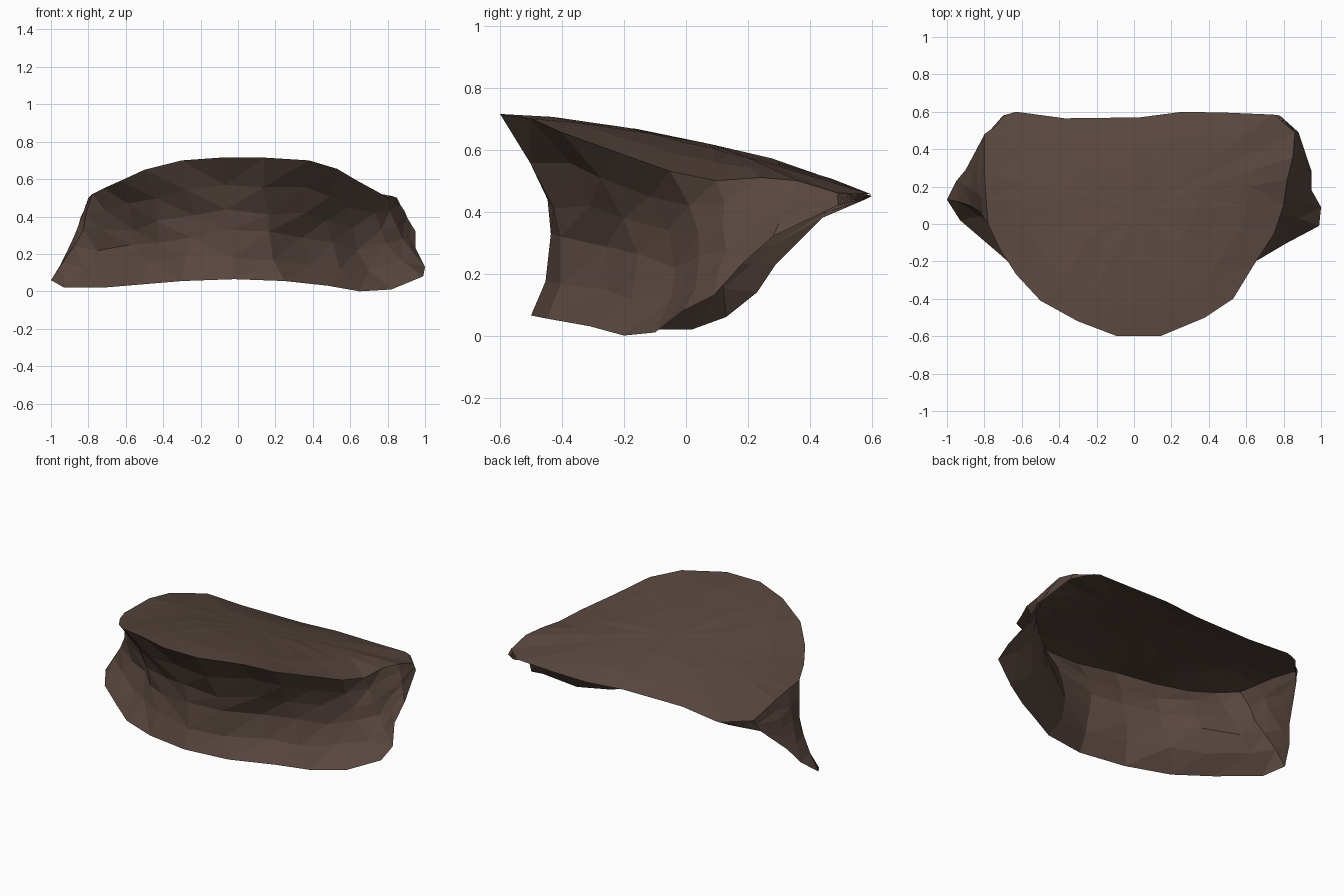
import bpy, bmesh, random
from mathutils import Vector as V

if "Cube" in bpy.data.objects:
    bpy.data.objects.remove(bpy.data.objects["Cube"])

random.seed(4)

# Lower edge of the skirt, from back left round the front to back right
FOOT = [(-.70, .58, .44), (-.82, .44, .38), (-.90, .29, .23), (-.95, .23, .14),
        (-1.0, .13, .06), (-.93, .02, .02), (-.72, -.16, .02), (-.54, -.32, .035),
        (-.30, -.44, .055), (-.02, -.50, .065), (.25, -.45, .055), (.48, -.31, .03),
        (.65, -.20, 0), (.82, -.10, .01), (.99, -.01, .08), (1.0, .09, .13),
        (.95, .18, .23), (.95, .28, .32), (.88, .49, .42), (.78, .58, .45)]

# Overhanging rim of the top slab, same stations
RIM = [(-.63, .60, .45), (-.80, .48, .455), (-.80, .27, .50), (-.79, .13, .51),
       (-.78, 0, .52), (-.72, -.13, .55), (-.63, -.27, .59), (-.50, -.41, .65),
       (-.30, -.52, .70), (-.09, -.60, .715), (.14, -.60, .715), (.38, -.50, .70),
       (.53, -.40, .655), (.64, -.22, .59), (.75, -.05, .53), (.80, .10, .50),
       (.82, .24, .51), (.85, .36, .50), (.86, .49, .46), (.74, .585, .46)]

# Open back edge of the slab
BACK = [(.50, .595, .455), (.26, .60, .455), (.03, .57, .46), (-.37, .565, .46)]


def slab_height(x, y):
    return .635 - .21 * y - .1 * y * y - .12 * x * x


def rough(amount):
    return V(random.uniform(-amount, amount) for _ in range(3))


def wall_point(a, b, t):
    """Point on the concave wall; the hollow fades out along the sides."""
    h = b.z - a.z
    fade = min(1, max(0, (.2 - a.y) / .25))
    bow = 4 * t * (1 - t) * fade * h
    p = a.lerp(b, t)
    return V((p.x * (1 - .28 * bow), p.y + .18 * bow, p.z - .04 * bow)) + rough(.025 * h)


bm = bmesh.new()


def strip(lower, upper, closed=False):
    n = len(lower)
    for i in range(n if closed else n - 1):
        k = (i + 1) % n
        bm.faces.new((lower[i], lower[k], upper[k], upper[i]))


# Wall: foot, hollow overhang, rim
STEPS = (.22, .42, .6, .8)
rows = [[] for _ in range(len(STEPS) + 2)]
for f, r in zip(FOOT, RIM):
    a, b = V(f), V(r)
    column = [a] + [wall_point(a, b, t) for t in STEPS] + [b]
    for row, p in zip(rows, column):
        row.append(bm.verts.new(p))
for lower, upper in zip(rows, rows[1:]):
    strip(lower, upper)

# Slab: rings shrinking from the rim to a gently domed centre
outer = rows[-1] + [bm.verts.new(p) for p in BACK]
centre = V((.02, .08, 0))
ring = outer
for t in (.25, .6):
    inner = []
    for v in outer:
        p = v.co.lerp(centre, t)
        keep = max(0, .6 - t)
        edge = v.co.z - slab_height(v.co.x, v.co.y)
        p.z = slab_height(p.x, p.y) + edge * keep + random.uniform(-.004, .003)
        inner.append(bm.verts.new(p))
    strip(ring, inner, closed=True)
    ring = inner
centre.z = slab_height(centre.x, centre.y)
tip = bm.verts.new(centre)
for i, v in enumerate(ring):
    bm.faces.new((v, ring[(i + 1) % len(ring)], tip))

bmesh.ops.triangulate(bm, faces=bm.faces[:])

# One flat-shaded brown rock sheet
mesh = bpy.data.meshes.new("rock_ledge")
bm.to_mesh(mesh)
bm.free()
brown = bpy.data.materials.new("dark brown rock")
brown.diffuse_color = (.098, .062, .049, 1)
brown.use_nodes = True
brown.node_tree.nodes["Principled BSDF"].inputs["Base Color"].default_value = brown.diffuse_color
mesh.materials.append(brown)
ledge = bpy.data.objects.new("rock_ledge", mesh)
bpy.context.collection.objects.link(ledge)
